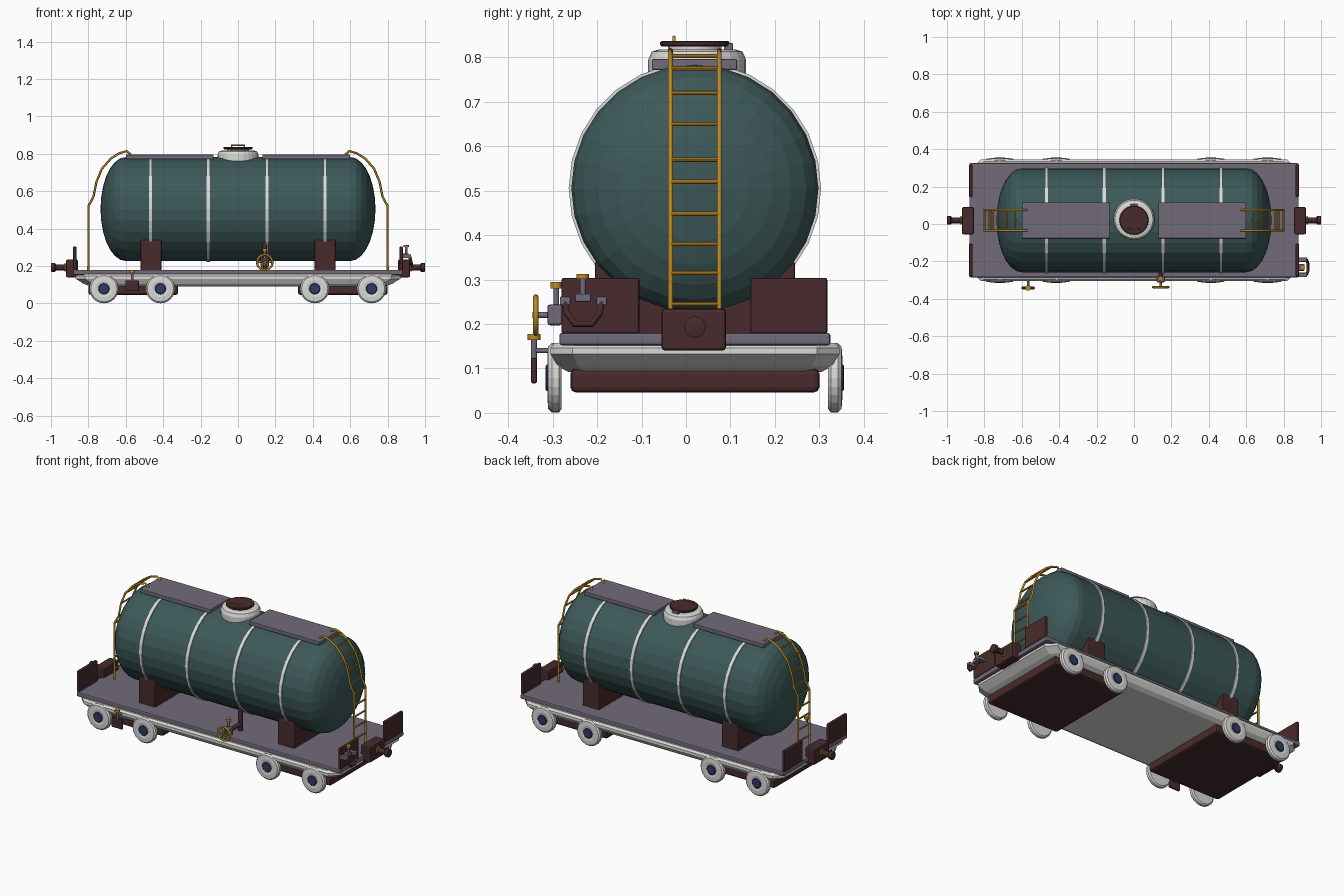
import bpy, bmesh, math
from mathutils import Vector

if "Cube" in bpy.data.objects:
    bpy.data.objects.remove(bpy.data.objects["Cube"])

def mat(name, c):
    m = bpy.data.materials.new(name)
    m.diffuse_color = (*c, 1)
    m.use_nodes = True
    m.node_tree.nodes["Principled BSDF"].inputs["Base Color"].default_value = m.diffuse_color
    return m

TEAL = mat("dark teal", (.046, .098, .098))
WHITE = mat("off white", (.70, .70, .68))
GREY = mat("violet grey", (.165, .145, .195))
BROWN = mat("dark brown", (.066, .024, .026))
GOLD = mat("gold", (.50, .25, .02))
NAVY = mat("navy", (.03, .042, .13))
CY = .02   # lengthwise centre line

def finish(name, bm, m, smooth=None):
    bmesh.ops.recalc_face_normals(bm, faces=bm.faces[:])
    me = bpy.data.meshes.new(name)
    bm.to_mesh(me)
    bm.free()
    me.materials.append(m)
    ob = bpy.data.objects.new(name, me)
    bpy.context.collection.objects.link(ob)
    if smooth:
        bpy.context.view_layer.objects.active = ob
        ob.select_set(True)
        bpy.ops.object.shade_smooth_by_angle(angle=math.radians(smooth))
        ob.select_set(False)
    return ob

def box(name, lo, hi, m, bev=0.0):
    bm = bmesh.new()
    bmesh.ops.create_cube(bm, size=1)
    lo, hi = [Vector([min(p) for p in zip(lo, hi)]), Vector([max(p) for p in zip(lo, hi)])]
    for v in bm.verts:
        v.co = Vector([(lo[i] + hi[i]) / 2 + v.co[i] * (hi[i] - lo[i]) for i in range(3)])
    if bev:
        bmesh.ops.bevel(bm, geom=bm.edges[:], offset=bev, segments=2, affect='EDGES', profile=.5)
    return finish(name, bm, m)

def lathe(name, centre, axis, profile, m, n=24, smooth=None, closed=False):
    """Revolve (radius, offset along axis) points round an axis."""
    bm = bmesh.new()
    q = Vector((0, 0, 1)).rotation_difference(Vector(axis))
    rings = []
    for r, h in profile:
        rings.append([bm.verts.new(Vector(centre) + q @ Vector((
            r * math.cos(2 * math.pi * k / n), r * math.sin(2 * math.pi * k / n), h)))
            for k in range(n)])
    pairs = list(zip(rings, rings[1:])) + ([(rings[-1], rings[0])] if closed else [])
    for a, b in pairs:
        for k in range(n):
            bm.faces.new((a[k], a[(k + 1) % n], b[(k + 1) % n], b[k]))
    if not closed:
        bm.faces.new(rings[0])
        bm.faces.new(rings[-1])
    return finish(name, bm, m, smooth)

def rod(name, a, b, r, m, n=10):
    d = Vector(b) - Vector(a)
    return lathe(name, a, d.normalized(), [(r, 0), (r, d.length)], m, n, 40)

def ring(name, centre, axis, R, r, m, n=24):
    prof = [(R + r * math.cos(t * math.pi / 4), r * math.sin(t * math.pi / 4)) for t in range(8)]
    return lathe(name, centre, axis, prof, m, n, 50, True)

def tube(name, pts, r, m):
    cu = bpy.data.curves.new(name, 'CURVE')
    cu.dimensions = '3D'
    cu.bevel_depth, cu.bevel_resolution, cu.use_fill_caps = r, 1, True
    s = cu.splines.new('POLY')
    s.points.add(len(pts) - 1)
    for p, c in zip(s.points, pts):
        p.co = (*c, 1)
    cu.materials.append(m)
    ob = bpy.data.objects.new(name, cu)
    bpy.context.collection.objects.link(ob)
    return ob

# Tank: faceted cylinder with elliptical ends
R, ZC, HX = .278, .505, .60
dome = [(max(.004, R * math.cos(a)), HX + .135 * math.sin(a))
        for a in [i * math.pi / 14 for i in range(8)]]
straight = [(R, x) for x in (-.31, 0, .31)]
lathe("tank", (0, CY, ZC), (1, 0, 0),
      [(r, -x) for r, x in reversed(dome)] + straight + dome, TEAL, 28)
for x in (-.468, -.16, .155, .465):
    lathe("tank_band", (x, CY, ZC), (1, 0, 0),
          [(.272, -.009), (.284, -.009), (.284, .009), (.272, .009)], WHITE, 28, closed=True)

# Filler dome, lid, handle and hinge
lathe("filler_dome", (0, CY + .005, 0), (0, 0, 1),
      [(.11, .755), (.11, .795), (.102, .813), (.085, .818)], WHITE, 24)
lathe("lid_neck", (0, CY, 0), (0, 0, 1), [(.06, .81), (.06, .828)], WHITE, 24)
lathe("lid", (0, CY, 0), (0, 0, 1), [(.074, .824), (.078, .828), (.078, .834), (.074, .837)], BROWN, 24)
tube("lid_handle", [(-.034, -.027, .834), (-.034, -.027, .846), (.034, -.027, .846), (.034, -.027, .834)], .004, GOLD)
box("lid_hinge", (-.02, .085, .812), (.02, .106, .832), GREY, .003)

# Deck and tapered underframe
box("deck", (-.88, -.285, .152), (.88, .325, .18), GREY, .006)
bm = bmesh.new()
loops = []
for hx, hy, z, c in ((.79, .285, .092, .04), (.825, .308, .105, .045), (.868, .325, .132, .05),
                     (.868, .325, .146, .05), (.855, .315, .157, .05)):
    out = [(hx, hy - c), (hx - c, hy), (c - hx, hy), (-hx, hy - c),
           (-hx, c - hy), (c - hx, -hy), (hx - c, -hy), (hx, c - hy)]
    loops.append([bm.verts.new((x, y + CY, z)) for x, y in out])
for a, b in zip(loops, loops[1:]):
    for k in range(8):
        bm.faces.new((a[k], a[(k + 1) % 8], b[(k + 1) % 8], b[k]))
bm.faces.new(loops[0])
bm.faces.new(loops[-1])
finish("underframe", bm, WHITE)

# Wheels with hubs
for x in (-.717, -.415, .41, .714):
    for s in (-1, 1):
        c = (x, CY + s * .30, .079)
        lathe("wheel", c, (0, s, 0), [(.070, 0), (.078, .006), (.078, .022), (.070, .030),
                                      (.045, .032), (.034, .030)], WHITE, 24)
        lathe("wheel_hub", c, (0, s, 0), [(.03, .02), (.03, .033), (.026, .036)], NAVY, 16)

# Parts shared by both ends
for s in (-1, 1):
    box("bogie", (s * .32, -.26, .046), (s * .80, .30, .10), BROWN, .012)
    box("tank_saddle", (s * .465 - .055, -.205, .175), (s * .465 + .055, .245, .34), BROWN, .004)
    box("walkway", (s * .13, -.077, .772), (s * .60, .115, .796), GREY, .003)
    for y0, y1 in ((-.28, -.105), (.145, .318)):
        box("end_plate", (s * .864, y0, .178), (s * .882, y1, .304), BROWN, .005)
    # Coupler
    box("coupler_block", (s * .856, -.055, .14), (s * .92, .09, .235), BROWN, .008)
    lathe("coupler_shaft", (s * .91, CY, .193), (s, 0, 0),
          [(.016, 0), (.016, .062), (.024, .07), (.024, .088), (.018, .09)], BROWN, 16, 40)
    ring("coupler_ring", (s * .995, CY, .193), (1, 0, 0), .021, .003, GOLD)
    ring("coupler_collar", (s * .925, CY, .193), (1, 0, 0), .019, .004, GOLD)
    # Ladder
    path = [(.80, .18), (.80, .52), (.773, .57), (.757, .65), (.728, .72),
            (.68, .775), (.635, .803), (.595, .815), (.572, .795)]
    for y in (-.035, .075):
        tube("ladder_rail", [(s * x, y, z) for x, z in path], .006, GOLD)
    for x, z in [(.80, .245), (.80, .315), (.80, .38), (.80, .448)] + path[1:7]:
        rod("ladder_rung", (s * x, -.035, z), (s * x, .075, z), .005, GOLD, 8)

# Discharge valve with hand wheel
VX = .143
rod("outlet_pipe", (VX, -.18, .17), (VX, -.18, .33), .013, BROWN)
rod("outlet_elbow", (VX, -.28, .22), (VX, -.18, .22), .013, BROWN)
box("valve_body", (VX - .022, -.312, .197), (VX + .022, -.278, .244), GREY, .006)
rod("valve_spindle", (VX, -.345, .22), (VX, -.30, .22), .007, GREY)
ring("hand_wheel", (VX, -.338, .22), (0, 1, 0), .041, .006, GOLD)
for a in (0, math.pi / 3, 2 * math.pi / 3):
    dx, dz = .041 * math.cos(a), .041 * math.sin(a)
    rod("hand_wheel_spoke", (VX - dx, -.338, .22 - dz), (VX + dx, -.338, .22 + dz), .004, GOLD, 8)
rod("valve_stem", (VX, -.292, .24), (VX, -.292, .285), .007, GREY)
rod("valve_knob", (VX, -.292, .28), (VX, -.292, .294), .013, GOLD, 12)

# Brake lever on the side
box("brake_weight", (-.602, -.349, .066), (-.53, -.335, .124), BROWN, .005)
rod("brake_stem", (-.566, -.342, .11), (-.566, -.342, .168), .007, GREY)
rod("brake_knob", (-.566, -.342, .164), (-.566, -.342, .178), .015, GOLD, 12)
rod("brake_arm", (-.566, -.342, .14), (-.566, -.28, .14), .006, GREY)

# Hose fitting on one end plate
for y in (-.272, -.19):
    box("hose_socket", (.88, y - .012, .242), (.925, y + .012, .262), GREY, .003)
tube("hose", [(.918, -.272, .25), (.925, -.268, .225), (.93, -.25, .2), (.93, -.212, .2),
              (.925, -.194, .225), (.918, -.19, .25)], .008, BROWN)
box("hose_valve", (.88, -.25, .25), (.912, -.214, .268), GREY, .003)
rod("hose_valve_stem", (.9, -.232, .26), (.9, -.232, .304), .007, GREY)
rod("hose_valve_knob", (.9, -.232, .301), (.9, -.232, .313), .014, GOLD, 12)
